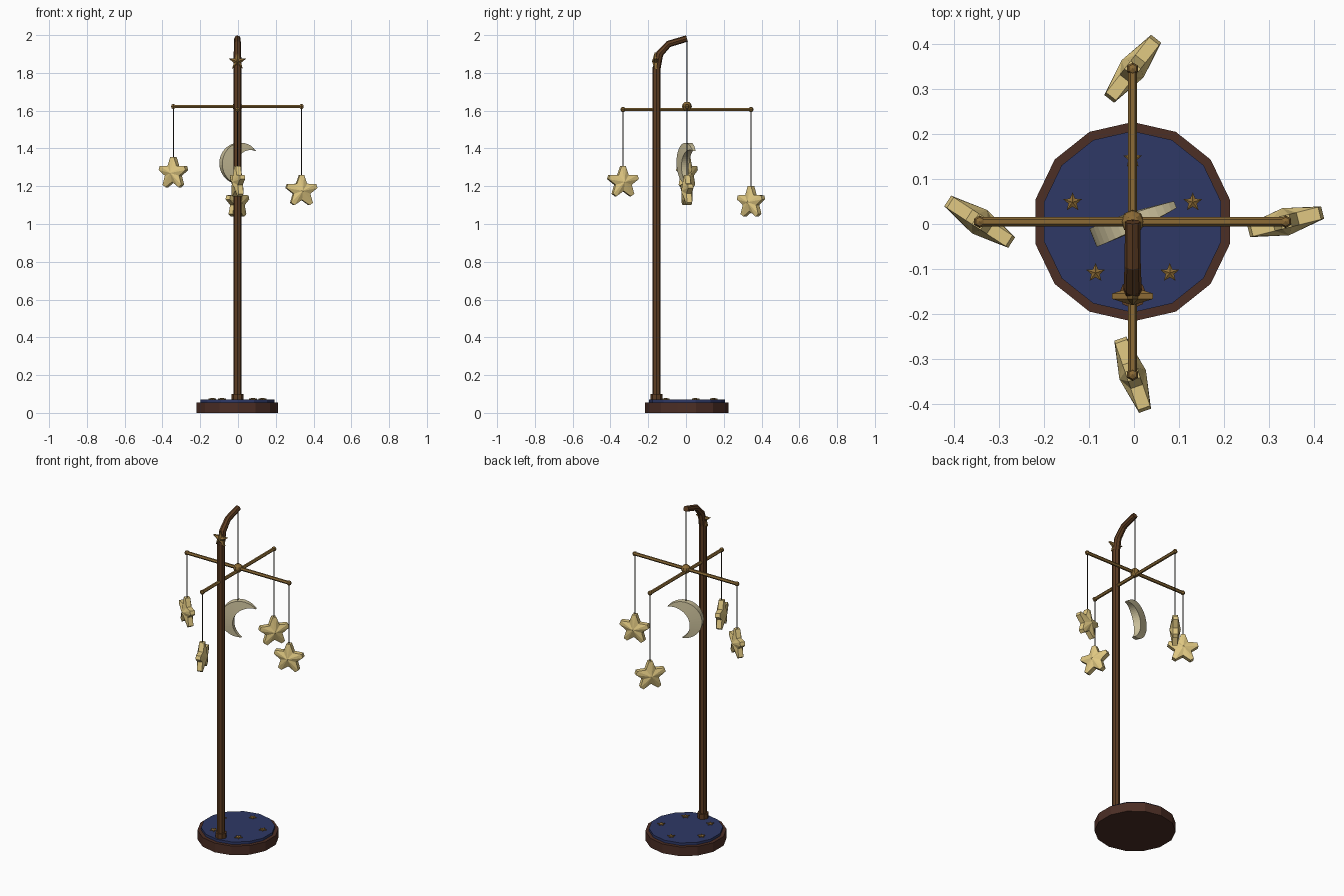
import bpy, bmesh, math
from mathutils import Vector, Matrix

if "Cube" in bpy.data.objects:
    bpy.data.objects.remove(bpy.data.objects["Cube"])


def material(name, hex_code):
    def linear(c):
        return c / 12.92 if c <= 0.04045 else ((c + 0.055) / 1.055) ** 2.4
    col = [linear(int(hex_code[i:i + 2], 16) / 255) for i in (0, 2, 4)] + [1]
    m = bpy.data.materials.new(name)
    m.use_nodes = True
    m.diffuse_color = col
    m.node_tree.nodes["Principled BSDF"].inputs["Base Color"].default_value = col
    return m


DARK_WOOD = material("dark wood", "4C2E25")
WOOD = material("brown wood", "5E3D22")
BLUE = material("night blue", "2E3866")
BRASS = material("brass", "8C6B36")
GOLD = material("pale gold", "E0C882")
MOON = material("moon cream", "CFC49E")
CORD = material("dark cord", "38342F")

CX, CY = -0.003, 0.005       # hanging axis
POLE_Y = -0.156


def finish(name, bm, mat, matrix=None):
    bmesh.ops.recalc_face_normals(bm, faces=bm.faces)
    mesh = bpy.data.meshes.new(name)
    bm.to_mesh(mesh)
    bm.free()
    mesh.materials.append(mat)
    ob = bpy.data.objects.new(name, mesh)
    if matrix:
        ob.matrix_world = matrix
    bpy.context.collection.objects.link(ob)
    return ob


def tube(name, path, radii, sides, mat, phase=0.0):
    """Faceted tube swept along a path, with closed ends."""
    bm = bmesh.new()
    pts = [Vector(p) for p in path]
    rings = []
    for i, p in enumerate(pts):
        t = (pts[min(i + 1, len(pts) - 1)] - pts[max(i - 1, 0)]).normalized()
        ref = Vector((0, 1, 0)) if abs(t.x) > 0.9 else Vector((1, 0, 0))
        u = (ref - t * ref.dot(t)).normalized()
        v = t.cross(u)
        r = radii[i] if isinstance(radii, list) else radii
        angles = [phase + math.tau * k / sides for k in range(sides)]
        rings.append([bm.verts.new(p + (u * math.cos(a) + v * math.sin(a)) * r)
                      for a in angles])
    for a, b in zip(rings, rings[1:]):
        for k in range(sides):
            n = (k + 1) % sides
            bm.faces.new((a[k], a[n], b[n], b[k]))
    bm.faces.new(rings[0])
    bm.faces.new(rings[-1])
    return finish(name, bm, mat)


def ball(name, loc, radius, segments, rings, mat):
    bm = bmesh.new()
    bmesh.ops.create_uvsphere(bm, u_segments=segments, v_segments=rings, radius=radius)
    return finish(name, bm, mat, Matrix.Translation(loc))


def star(name, matrix, radius, inner, rim, bulge, blunt, mat):
    """Five-pointed star facing local y, its centre raised on both sides."""
    bm = bmesh.new()
    outline = []
    for k in range(5):
        a = math.pi / 2 + math.tau * k / 5
        tip = [(a - blunt, radius), (a + blunt, radius)] if blunt else [(a, radius)]
        outline += tip + [(a + math.pi / 5, radius * inner)]
    sides = []
    for s in (-1, 1):
        ring = [bm.verts.new((r * math.cos(a), s * rim, r * math.sin(a))) for a, r in outline]
        apex = bm.verts.new((0, s * bulge, 0))
        for p, q in zip(ring, ring[1:] + ring[:1]):
            bm.faces.new((p, q, apex))
        sides.append(ring)
    f, b = sides
    for k in range(len(f)):
        n = (k + 1) % len(f)
        bm.faces.new((f[k], f[n], b[n], b[k]))
    return finish(name, bm, mat, matrix)


# Round base with its blue top
for name, z0, z1, r, mat in (("base", 0, 0.055, 0.221, DARK_WOOD),
                             ("base_top", 0.054, 0.07, 0.201, BLUE)):
    tube(name, [(CX, CY, z0), (CX, CY, z1)], r, 14, mat, math.pi / 2)

# Small stars lying on the base
for k in range(5):
    a = math.pi / 2 + math.tau * k / 5
    place = Matrix.Translation((CX + 0.14 * math.cos(a), CY + 0.14 * math.sin(a), 0.071))
    star(f"base_star_{k + 1}", place @ Matrix.Rotation(-math.pi / 2, 4, "X"),
         0.022, 0.45, 0.004, 0.009, 0, BRASS)

# Pole, collar and curved arm
tube("pole_collar", [(CX, POLE_Y, 0.069), (CX, POLE_Y, 0.1)], 0.031, 8, WOOD)
tube("pole", [(CX, POLE_Y, 0.07), (CX, POLE_Y, 1.83)], 0.022, 8, WOOD)
tube("curved_arm", [(CX, POLE_Y, 1.82), (CX, -0.14, 1.9), (CX, -0.092, 1.953),
                    (CX, CY, 1.982)], [0.021, 0.02, 0.018, 0.017], 8, WOOD)
star("pole_star", Matrix.Translation((CX, -0.16, 1.86)), 0.048, 0.42, 0.006, 0.02, 0, BRASS)

# Crossbars and hub
HALF, BAR_X_Z, BAR_Y_Z = 0.339, 1.622, 1.606
tube("side_crossbar", [(CX - HALF, CY, BAR_X_Z), (CX + HALF, CY, BAR_X_Z)], 0.01, 6, BRASS)
tube("depth_crossbar", [(CX, CY - HALF, BAR_Y_Z), (CX, CY + HALF, BAR_Y_Z)], 0.01, 6, BRASS)
ball("hub", (CX, CY, 1.622), 0.026, 8, 6, BRASS)
tube("centre_cord", [(CX, CY, 1.975), (CX, CY, 1.42)], 0.003, 5, CORD)

# Hanging stars: side, direction, bar height, star height, turn
for side, dx, dy, bar_z, z, turn in (("right", -1, 0, BAR_X_Z, 1.27, -33),
                                     ("left", 1, 0, BAR_X_Z, 1.175, 14),
                                     ("front", 0, -1, BAR_Y_Z, 1.222, -71),
                                     ("back", 0, 1, BAR_Y_Z, 1.115, 52)):
    x, y = CX + dx * HALF, CY + dy * HALF
    ball(side + "_bar_end", (x, y, bar_z), 0.014, 6, 4, BRASS)
    tube(side + "_cord", [(x, y, bar_z), (x, y, z + 0.075)], 0.003, 5, CORD)
    star(side + "_star", Matrix.Translation((x, y, z)) @ Matrix.Rotation(math.radians(turn), 4, "Z"),
         0.086, 0.55, 0.014, 0.031, 0.13, GOLD)

# Crescent moon, thinner toward its tips
bm = bmesh.new()
STEPS, OUTER, INNER, SHIFT = 24, 0.11, 0.099, 0.064
tilt = Matrix.Rotation(math.radians(25), 3, "Y")
sections = []
for i in range(STEPS + 1):
    f = i / STEPS
    ao = math.radians(63 + (297 - 63) * f)
    ai = math.radians(98 + (262 - 98) * f)
    half = 0.008 + 0.014 * math.sin(math.pi * f)
    po = (OUTER * math.cos(ao), OUTER * math.sin(ao))
    pi = (SHIFT + INNER * math.cos(ai), INNER * math.sin(ai))
    sections.append([bm.verts.new(tilt @ Vector((p[0], s * half, p[1])))
                     for p, s in ((po, -1), (po, 1), (pi, 1), (pi, -1))])
for a, b in zip(sections, sections[1:]):
    for k in range(4):
        n = (k + 1) % 4
        bm.faces.new((a[k], a[n], b[n], b[k]))
bm.faces.new(sections[0])
bm.faces.new(sections[-1])
finish("moon", bm, MOON, Matrix.Translation((CX, CY, 1.32))
       @ Matrix.Rotation(math.radians(22), 4, "Z") @ Matrix.Translation((0.015, 0, 0)))
